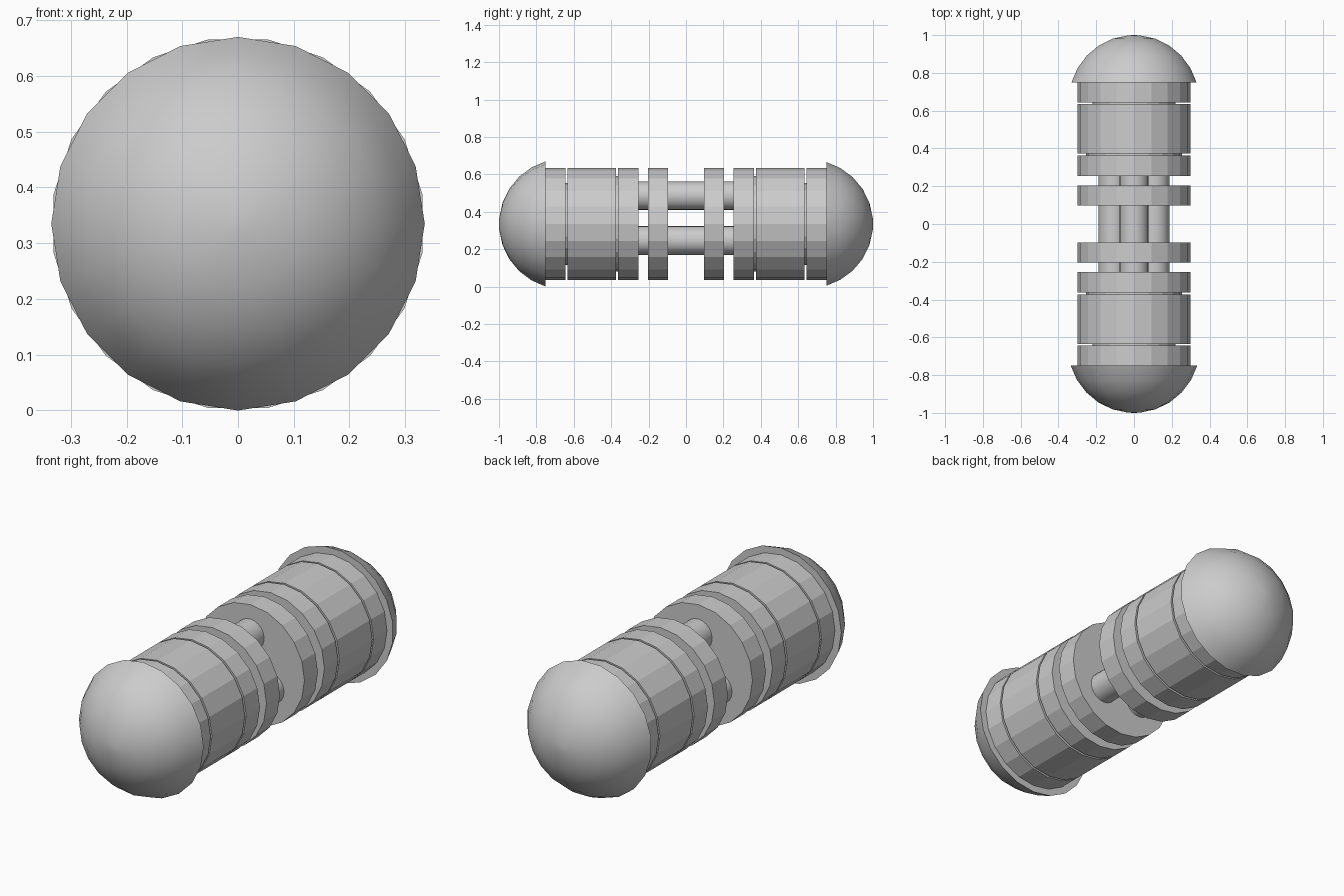
import bpy, math

if "Cube" in bpy.data.objects:
    bpy.data.objects.remove(bpy.data.objects["Cube"])

CZ = 0.335      # height of the main axis
SIDES = 20


def lathe(name, profile, turn=0.0, cx=0.0, cz=CZ, sides=SIDES, smooth=False):
    """Revolve (radius, y) points around a y-parallel axis; both ends are closed."""
    verts, faces = [], []
    for r, y in profile:
        for i in range(sides):
            a = 2 * math.pi * i / sides + turn
            verts.append((cx + r * math.cos(a), y, cz + r * math.sin(a)))
    n = len(profile)
    for k in range(n - 1):
        for i in range(sides):
            j = (i + 1) % sides
            faces.append((k * sides + i, k * sides + j,
                          (k + 1) * sides + j, (k + 1) * sides + i))
    faces.append(tuple(reversed(range(sides))))
    faces.append(tuple(range((n - 1) * sides, n * sides)))
    # make the faces point outward whichever way y runs
    if profile[-1][1] > profile[0][1]:
        faces = [tuple(reversed(f)) for f in faces]
    me = bpy.data.meshes.new(name)
    me.from_pydata(verts, [], faces)
    ob = bpy.data.objects.new(name, me)
    bpy.context.collection.objects.link(ob)
    if smooth:
        bpy.ops.object.select_all(action='DESELECT')
        ob.select_set(True)
        bpy.context.view_layer.objects.active = ob
        bpy.ops.object.shade_smooth_by_angle(angle=math.radians(35))
    return ob


# Bands on each half: name, radius, inner y, outer y
BANDS = [
    ("spacer_disc", 0.30, 0.097, 0.203),
    ("inner_disc", 0.30, 0.255, 0.363),
    ("inner_groove", 0.255, 0.363, 0.374),
    ("main_barrel", 0.30, 0.374, 0.634),
    ("outer_groove", 0.22, 0.634, 0.644),
    ("collar", 0.30, 0.644, 0.75),
]

# Domed cap: a slice of a sphere, from rim to tip
R_CAP, TOP = 0.349, 1.0
cap = []
for k in range(6):
    a = math.radians(73.7) * (1 - k / 5.4)
    cap.append((R_CAP * math.sin(a), TOP - R_CAP * (1 - math.cos(a))))
cap[0] = (0.335, 0.75)
cap.append((0.001, TOP))

for side, s in (("front", -1), ("back", 1)):
    for name, r, y0, y1 in BANDS:
        lathe(f"{side}_{name}", [(r, s * y0), (r, s * y1)])
    lathe(f"{side}_cap", [(r, s * y) for r, y in cap],
          turn=math.pi / SIDES if s > 0 else 0.0, smooth=True)

# Three connecting rods through the open middle
for i, (x, z) in enumerate([(0.0, 0.486), (-0.11, 0.247), (0.11, 0.247)]):
    lathe(f"rod_{i + 1}", [(0.077, -0.27), (0.077, 0.27)], cx=x, cz=z, smooth=True)
